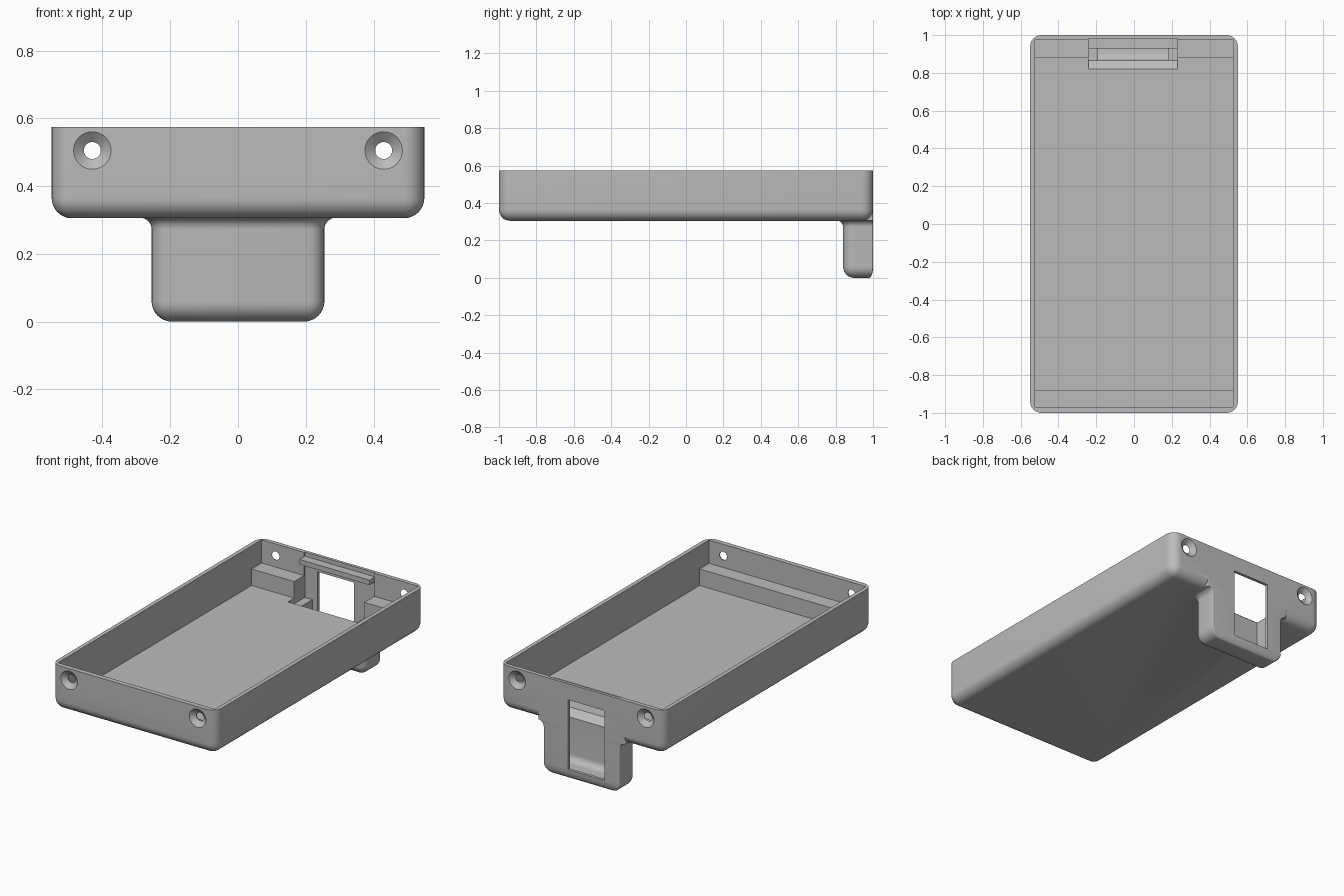
import bpy, bmesh
from math import sin, cos, pi, radians

if "Cube" in bpy.data.objects:
    bpy.data.objects.remove(bpy.data.objects["Cube"])

grey = bpy.data.materials.new("plain_grey")
grey.use_nodes = True
grey.diffuse_color = (0.5, 0.5, 0.5, 1)
grey.node_tree.nodes["Principled BSDF"].inputs["Base Color"].default_value = (0.5, 0.5, 0.5, 1)


def make_object(name, bm):
    bmesh.ops.recalc_face_normals(bm, faces=bm.faces)
    mesh = bpy.data.meshes.new(name)
    bm.to_mesh(mesh)
    bm.free()
    mesh.materials.append(grey)
    obj = bpy.data.objects.new(name, mesh)
    bpy.context.collection.objects.link(obj)
    return obj


def box(name, x, y, z, radius=0, pick=None):
    """Box from (min, max) spans; edges chosen by pick(midpoint) are rounded."""
    bm = bmesh.new()
    bmesh.ops.create_cube(bm, size=1)
    for v in bm.verts:
        v.co = [s[0] if c < 0 else s[1] for c, s in zip(v.co, (x, y, z))]
    if radius:
        edges = [e for e in bm.edges if pick((e.verts[0].co + e.verts[1].co) / 2)]
        bmesh.ops.bevel(bm, geom=edges, offset=radius, segments=8,
                        profile=0.5, affect='EDGES')
    return make_object(name, bm)


def loft(name, rings):
    """Skin between closed rings of equal length and cap both ends."""
    bm = bmesh.new()
    loops = [[bm.verts.new(p) for p in ring] for ring in rings]
    n = len(loops[0])
    for a, b in zip(loops, loops[1:]):
        for i in range(n):
            j = (i + 1) % n
            bm.faces.new((a[i], a[j], b[j], b[i]))
    bm.faces.new(loops[0][::-1])
    bm.faces.new(loops[-1])
    return make_object(name, bm)


def combine(target, tool, operation):
    mod = target.modifiers.new(operation.lower(), 'BOOLEAN')
    mod.operation, mod.solver, mod.object = operation, 'EXACT', tool
    bpy.context.view_layer.objects.active = target
    bpy.ops.object.modifier_apply(modifier=mod.name)
    bpy.data.objects.remove(tool)


def tab_ring(z, grow):
    """Outline of the tab: wide rounding in front, tight at the back."""
    half, front = 0.255 + grow, 0.84 - grow
    back = 1 + min(grow, 0) / 3
    wide, tight = max(0.05 + grow, 0.006), 0.006
    corners = ((1, front, wide, -90), (1, back, tight, 0),
               (-1, back, tight, 90), (-1, front, wide, 180))
    ring = []
    for side, y, r, start in corners:
        cx, cy = side * (half - r), y + (r if y == front else -r)
        for i in range(7):
            a = radians(start + 15 * i)
            ring.append((cx + r * cos(a), cy + r * sin(a), z))
    return ring


# Outer tray shell, rounded everywhere but the rim
tray = box("tray", (-0.55, 0.55), (-1, 1), (0.305, 0.575), 0.06, lambda m: m.z < 0.57)

# Hanging tab: rounded foot, straight sides, flared root
R, F, STEPS = 0.06, 0.035, 8
rings = []
for i in range(STEPS + 1):
    a = i * pi / 2 / STEPS
    rings.append(tab_ring(R - R * cos(a), R * sin(a) - R))
for i in range(STEPS + 1):
    a = i * pi / 2 / STEPS
    rings.append(tab_ring(0.307 - F + F * sin(a), F - F * cos(a)))
rings.append(tab_ring(0.4, F))
combine(tray, loft("tab", rings), 'UNION')

# Hollow: deep floor between two end ledges, longer above them
for y, bottom in (((-0.88, 0.88), 0.335), ((-0.97, 0.975), 0.435)):
    combine(tray, box("cavity", (-0.525, 0.525), y, (bottom, 0.7)), 'DIFFERENCE')

# Connector bay with a sloped floor edge
profile = ((0.82, 0.7), (0.82, 0.335), (0.865, 0.3), (0.982, 0.3), (0.982, 0.7))
combine(tray, loft("bay", [[(x, y, z) for y, z in profile] for x in (-0.24, 0.23)]),
        'DIFFERENCE')

# Deep pocket inside the tab and the window in its back wall
combine(tray, box("pocket", (-0.19, 0.18), (0.865, 0.982), (0.04, 0.4), 0.04,
                  lambda m: m.z < 0.05 and m.y < 0.87), 'DIFFERENCE')
combine(tray, box("window", (-0.155, 0.09), (0.95, 1.1), (0.055, 0.478)), 'DIFFERENCE')

# Countersunk screw holes in both end walls
for side in (-1, 1):
    for end in (-1, 1):
        hole = [[(side * 0.43 + r * cos(k * pi / 16), end * y, 0.505 + r * sin(k * pi / 16))
                 for k in range(32)]
                for y, r in ((1.01, 0.068), (0.976, 0.025), (0.93, 0.025))]
        combine(tray, loft("screw_hole", hole), 'DIFFERENCE')

# Retaining bar above the window
bar = box("retaining_bar", (-0.24, 0.23), (0.93, 0.985), (0.52, 0.55))

for obj in (tray, bar):
    bpy.ops.object.select_all(action='DESELECT')
    obj.select_set(True)
    bpy.context.view_layer.objects.active = obj
    bpy.ops.object.shade_smooth_by_angle(angle=radians(30))
